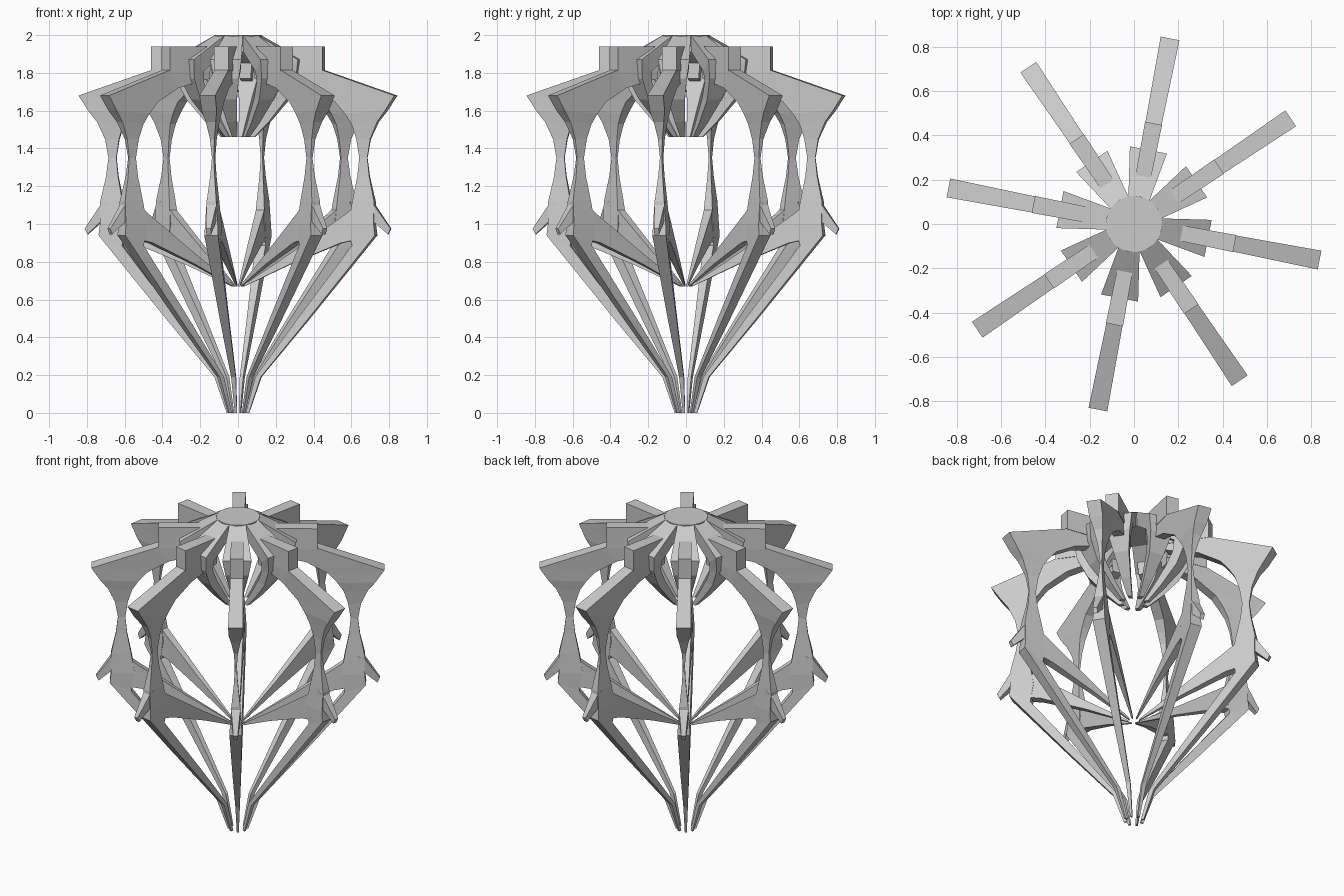
import bpy, bmesh, math

ANGLES = [math.radians(-11 + 45 * k) for k in range(8)]


def radial(name, sections):
    """Loft of (outer r, z, half width, inner r, z, half width), repeated on all eight spokes."""
    bm = bmesh.new()
    for a in ANGLES:
        c, s = math.cos(a), math.sin(a)
        rings = []
        for ro, zo, wo, ri, zi, wi in sections:
            corners = [(ro, -wo, zo), (ro, wo, zo), (ri, wi, zi), (ri, -wi, zi)]
            rings.append([bm.verts.new((r * c - t * s, r * s + t * c, z)) for r, t, z in corners])
        for p, q in zip(rings, rings[1:]):
            for i in range(4):
                j = (i + 1) % 4
                bm.faces.new((p[i], p[j], q[j], q[i]))
        bm.faces.new(rings[0][::-1])
        bm.faces.new(rings[-1])
    bmesh.ops.recalc_face_normals(bm, faces=bm.faces)
    me = bpy.data.meshes.new(name)
    bm.to_mesh(me)
    bm.free()
    ob = bpy.data.objects.new(name, me)
    bpy.context.collection.objects.link(ob)
    return ob


# Main ribs: shoulder, pinched waist, elbow and tapering lower strut
radial("main_ribs", [
    (.20, 1.88, .033, .20, 1.77, .030),
    (.46, 1.815, .037, .40, 1.72, .030),
    (.852, 1.68, .043, .53, 1.645, .028),
    (.80, 1.60, .040, .58, 1.585, .024),
    (.755, 1.54, .027, .615, 1.53, .018),
    (.715, 1.45, .012, .64, 1.45, .010),
    (.698, 1.35, .005, .655, 1.35, .005),
    (.71, 1.25, .012, .645, 1.25, .010),
    (.738, 1.12, .026, .62, 1.12, .020),
    (.738, 1.00, .034, .60, 1.00, .028),
    (.745, .94, .037, .62, .885, .028),
    (.385, .50, .024, .325, .50, .016),
    (.125, .19, .013, .095, .19, .009),
    (.06, 0, .006, .042, 0, .004),
])

# Inner branches reaching from the elbow towards the axis
radial("inner_branches", [
    (.66, 1.11, .022, .66, .92, .030),
    (.58, 1.05, .022, .56, .90, .026),
    (.30, .855, .015, .28, .785, .016),
    (.035, .68, .004, .03, .668, .004),
])

# Small outward spurs on the elbow
radial("elbow_spurs", [
    (.70, 1.12, .026, .70, .98, .026),
    (.738, 1.10, .026, .738, 1.01, .024),
    (.825, .975, .013, .81, .945, .013),
])

# Rectangular shoulder blocks
radial("shoulder_blocks", [
    (.20, 1.94, .035, .20, 1.81, .035),
    (.462, 1.94, .039, .462, 1.81, .039),
])

# Crown petals: ramp from the cap, then curl down and inward
radial("crown_petals", [
    (.115, 2.0, .048, .115, 1.91, .044),
    (.34, 1.87, .085, .26, 1.81, .065),
    (.325, 1.77, .068, .25, 1.75, .050),
    (.27, 1.66, .046, .20, 1.66, .034),
    (.17, 1.54, .028, .125, 1.55, .020),
    (.09, 1.46, .014, .06, 1.46, .010),
])

# Flat round cap
bpy.ops.mesh.primitive_cylinder_add(vertices=24, radius=.127, depth=.09, location=(0, 0, 1.955))
bpy.context.object.name = "crown_cap"
